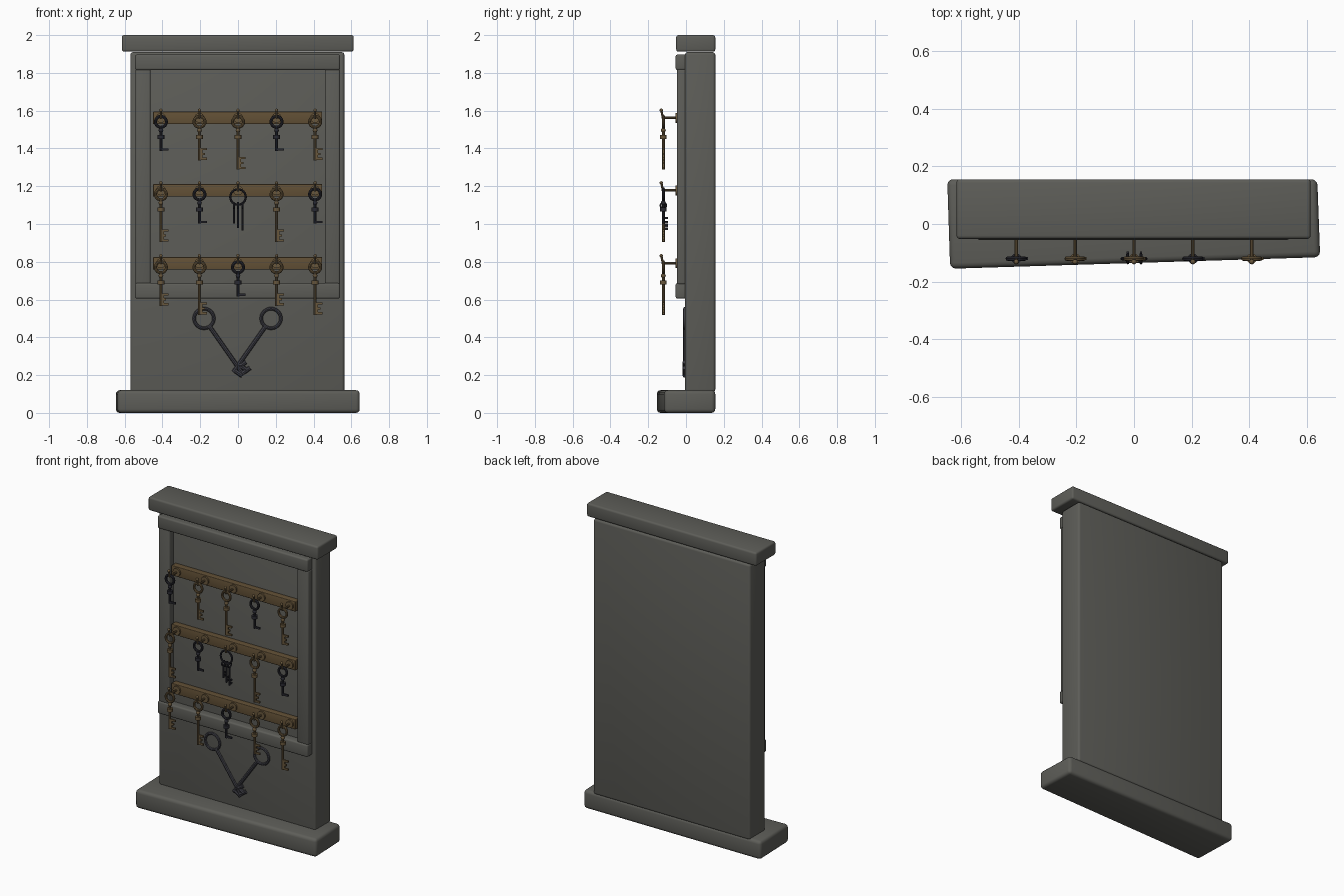
import bpy, bmesh, math
from mathutils import Vector, Matrix

cube = bpy.data.objects.get("Cube")
if cube:
    bpy.data.objects.remove(cube, do_unlink=True)


def material(name, rgb):
    m = bpy.data.materials.new(name)
    m.use_nodes = True
    m.diffuse_color = (*rgb, 1)
    m.node_tree.nodes["Principled BSDF"].inputs["Base Color"].default_value = (*rgb, 1)
    return m


STONE = material("grey stone", (0.11, 0.11, 0.098))
WOOD = material("brown wood", (0.125, 0.082, 0.037))
BRASS = material("aged brass", (0.14, 0.095, 0.045))
IRON = material("black iron", (0.022, 0.022, 0.03))
RELIEF = material("dark relief", (0.048, 0.048, 0.06))
made = []


def finish(bm, name, mat):
    bmesh.ops.recalc_face_normals(bm, faces=bm.faces)
    me = bpy.data.meshes.new(name)
    bm.to_mesh(me)
    bm.free()
    me.materials.append(mat)
    ob = bpy.data.objects.new(name, me)
    bpy.context.collection.objects.link(ob)
    made.append(ob)
    return ob


def box(bm, lo, hi):
    lo, hi = Vector(lo), Vector(hi)
    m = Matrix.Translation((lo + hi) / 2) @ Matrix.Diagonal((*(hi - lo), 1))
    return bmesh.ops.create_cube(bm, size=1, matrix=m)["verts"]


def rod(bm, a, b, r, sides=10):
    a, b = Vector(a), Vector(b)
    rot = (b - a).to_track_quat("Z", "Y").to_matrix().to_4x4()
    bmesh.ops.create_cone(bm, cap_ends=True, segments=sides, radius1=r, radius2=r,
                          depth=(b - a).length, matrix=Matrix.Translation((a + b) / 2) @ rot)


def ball(bm, c, r):
    bmesh.ops.create_uvsphere(bm, u_segments=10, v_segments=6, radius=r,
                              matrix=Matrix.Translation(c))


def ring(bm, c, major, minor, axis=(0, 1, 0), steps=24):
    # Circular profile spun about the axis
    c, axis = Vector(c), Vector(axis)
    side = Vector((0, 0, 1))
    grid = []
    for i in range(steps):
        out = Matrix.Rotation(math.tau * i / steps, 3, axis) @ side
        grid.append([bm.verts.new(c + out * (major + minor * math.cos(t)) + axis * minor * math.sin(t))
                     for t in (math.tau * j / 8 for j in range(8))])
    for i in range(steps):
        for j in range(8):
            p, q, k = grid[i], grid[(i + 1) % steps], (j + 1) % 8
            bm.faces.new((p[j], q[j], q[k], p[k]))


def slab(name, lo, hi, mat, bevel, front_right=None):
    bm = bmesh.new()
    verts = box(bm, lo, hi)
    if front_right is not None:      # uneven front edge
        for v in verts:
            if v.co.y < 0 and v.co.x > 0:
                v.co.y = front_right
            elif v.co.y < 0:
                v.co.x += 0.01
            elif v.co.x > 0:
                v.co.x -= 0.01
    bmesh.ops.bevel(bm, geom=bm.edges[:], offset=bevel, segments=3, profile=0.5, affect="EDGES")
    return finish(bm, name, mat)


# Stone body, plinth, cap and raised frame
slab("back_board", (-0.57, -0.005, 0.11), (0.563, 0.155, 1.91), STONE, 0.014)
slab("base_plinth", (-0.647, -0.155, 0), (0.645, 0.155, 0.12), STONE, 0.02, -0.115)
slab("top_cap", (-0.615, -0.052, 1.912), (0.612, 0.155, 2), STONE, 0.012)
slab("frame_top_rail", (-0.545, -0.055, 1.815), (0.54, 0.01, 1.897), STONE, 0.01)
slab("frame_bottom_rail", (-0.545, -0.055, 0.605), (0.54, 0.01, 0.687), STONE, 0.01)
slab("frame_right_stile", (-0.543, -0.048, 0.68), (-0.463, 0.01, 1.82), STONE, 0.01)
slab("frame_left_stile", (0.46, -0.048, 0.68), (0.54, 0.01, 1.82), STONE, 0.01)

KEY_Y = -0.12


def hook(name, x, z):
    bm = bmesh.new()
    rod(bm, (x, -0.04, z), (x, -0.055, z), 0.026, 16)
    rod(bm, (x, -0.04, z), (x, -0.125, z), 0.006)
    rod(bm, (x, -0.122, z - 0.004), (x, -0.13, z + 0.038), 0.006)
    ball(bm, (x, -0.131, z + 0.04), 0.009)
    finish(bm, name, BRASS)


def key(name, x, z, length, mat, teeth):
    bm = bmesh.new()
    ring(bm, (x, KEY_Y, z), 0.029, 0.008)
    bottom = z - length
    rod(bm, (x, KEY_Y, z - 0.03), (x, KEY_Y, bottom), 0.0075)
    # Collars on the shank
    ball(bm, (x, KEY_Y, z - 0.045), 0.013)
    rod(bm, (x, KEY_Y, z - 0.07), (x, KEY_Y, z - 0.09), 0.018, 12)
    # Bit: narrow web with teeth
    for i in range(teeth):
        low = bottom + 0.003 + i * 0.026
        reach = 0.028 if i == 1 else 0.04
        box(bm, (x, KEY_Y - 0.005, low), (x + reach, KEY_Y + 0.005, low + 0.012))
    if teeth > 1:
        box(bm, (x, KEY_Y - 0.005, bottom + 0.003),
            (x + 0.015, KEY_Y + 0.005, bottom + 0.015 + (teeth - 1) * 0.026))
    finish(bm, name, mat)


def key_bunch(name, x, z):
    bm = bmesh.new()
    ring(bm, (x, KEY_Y, z), 0.041, 0.006)
    for dx, low in ((-0.022, 0.14), (0, 0.165), (0.024, 0.178)):
        px = x + dx
        ring(bm, (px, KEY_Y, z - 0.045), 0.015, 0.005, (1, 0, 0), 16)
        rod(bm, (px, KEY_Y, z - 0.058), (px, KEY_Y, z - low), 0.006)
        for up in (0.004, 0.024):
            box(bm, (px - 0.004, KEY_Y, z - low + up),
                (px + 0.004, KEY_Y + 0.024, z - low + up + 0.01))
    finish(bm, name, IRON)


# Key kinds: length, material, teeth
KINDS = {"s": (0.155, IRON, 1), "m": (0.205, BRASS, 3), "l": (0.253, BRASS, 3)}

# Three wooden strips with five hooks and keys each
for row, (z, kinds) in enumerate(((1.562, "smlsm"), (1.178, "lsbls"), (0.792, "mlsml")), 1):
    slab(f"key_strip_{row}", (-0.45, -0.045, z - 0.033), (0.446, 0, z + 0.033), WOOD, 0.004)
    for col, kind in enumerate(kinds):
        x = (col - 2) * 0.204
        hook(f"hook_{row}_{col + 1}", x, z)
        if kind == "b":
            key_bunch("key_bunch", x, z - 0.035)
        else:
            key(f"key_{row}_{col + 1}", x, z - 0.021, *KINDS[kind])


# Crossed keys in low relief below the frame
def relief_key(name, bow, tip, tooth_side):
    bm = bmesh.new()
    y = -0.006
    start, end = Vector((bow[0], y, bow[1])), Vector((tip[0], y, tip[1]))
    along = (end - start).normalized()
    across = Vector((-along.z, 0, along.x)) * tooth_side
    ring(bm, start, 0.052, 0.009)
    rod(bm, start + along * 0.05, end, 0.011, 8)
    for back in (0.012, 0.05):
        root = end - along * back
        rod(bm, root, root + across * 0.05, 0.012, 8)
    finish(bm, name, RELIEF)


relief_key("relief_key_right", (-0.18, 0.5), (0.03, 0.2), 1)
relief_key("relief_key_left", (0.175, 0.5), (-0.025, 0.215), 1)

# Soft shading with crisp edges
bpy.ops.object.select_all(action="DESELECT")
for ob in made:
    ob.select_set(True)
bpy.context.view_layer.objects.active = made[0]
bpy.ops.object.shade_smooth_by_angle(angle=math.radians(35))
